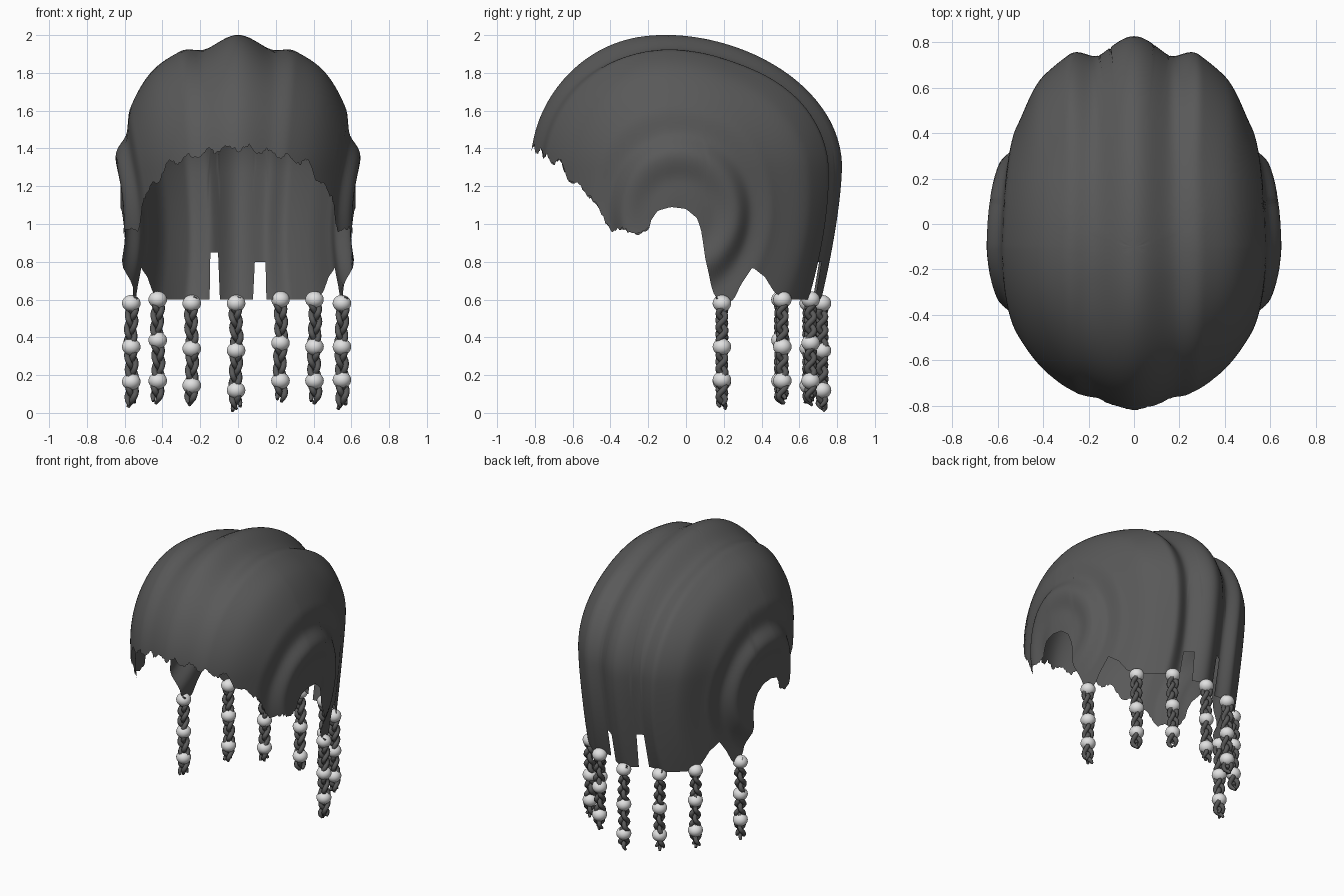
import bpy, bmesh, math, random
from mathutils import Vector

if "Cube" in bpy.data.objects:
    bpy.data.objects.remove(bpy.data.objects["Cube"])

random.seed(4)


def material(name, value):
    m = bpy.data.materials.new(name)
    m.diffuse_color = (value, value, value, 1)
    m.use_nodes = True
    m.node_tree.nodes["Principled BSDF"].inputs["Base Color"].default_value = m.diffuse_color
    return m


HAIR = material("charcoal hair", 0.10)
BEAD = material("pale bead", 0.75)


def lerp_table(table, v, smooth=False):
    if v <= table[0][0]:
        return table[0][1]
    for (a, za), (b, zb) in zip(table, table[1:]):
        if v <= b:
            t = (v - a) / (b - a)
            if smooth:
                t = t * t * (3 - 2 * t)
            return za + (zb - za) * t
    return table[-1][1]


# ---- hair cap: domed upper half, nearly upright lower half ----
MID, RISE = 1.3, 0.68


def base_point(theta, a):
    """Point of the smooth cap at azimuth theta and distance a from the crown."""
    if a < math.pi / 2:
        z, s, low = MID + RISE * math.cos(a), math.sin(a), 0.0
    else:
        low = (a - math.pi / 2) * RISE
        z, s = MID - low, 1.0
    taper = (low / 0.7) ** 1.5
    rx = 0.625 * s ** 0.88 - 0.03 * taper
    sn = math.sin(theta)
    if sn > 0:
        ry = 0.905 * s ** 1.08 - 0.11 * taper
    else:
        ry = 0.715 * s ** 0.92 - 0.04 * taper
        rx *= 1 + 0.07 * sn * s          # narrower towards the brow
    return Vector((rx * math.cos(theta), -0.1 + ry * sn, z))


# height of the strand ridges from the centre line out to the ear
RIDGES = [(0, 0.021), (0.26, -0.036), (0.42, 0.004), (0.65, 0.015),
          (0.90, 0.008), (1.05, -0.016), (1.20, 0.026), (1.36, -0.002),
          (1.48, 0.004), (1.57, 0)]


def ridged(p):
    """Raise strands that sweep from the brow over the crown to the nape."""
    rho = math.hypot(p.y + 0.03, p.z - 1.05)
    lat = math.atan2(abs(p.x), rho * 0.78)
    wave = lerp_table(RIDGES, lat, True)
    wave *= min(1.0, rho / 0.25)
    wave *= lerp_table([(-0.75, 0.4), (-0.25, 1.0)], p.y, True)
    # fuller locks beside the centre at the back
    back = lerp_table([(0.2, 0), (0.65, 1)], p.y, True)
    wave += 0.03 * back * lerp_table([(0.22, 0), (0.4, 1), (0.6, 0.8),
                                      (0.9, 0)], lat, True)
    out = (p - Vector((0, 0, min(p.z, 1.15)))).normalized()
    return p + out * wave


# lower edge of the cap: height for each depth y
HEM = [(-0.82, 1.41), (-0.72, 1.34), (-0.66, 1.32), (-0.60, 1.22),
       (-0.50, 1.15), (-0.43, 0.99), (-0.35, 0.965), (-0.20, 0.955),
       (-0.185, 1.02), (-0.15, 1.07), (-0.08, 1.09), (0.0, 1.08),
       (0.06, 1.03), (0.085, 0.95), (0.10, 0.80), (0.15, 0.63),
       (0.19, 0.57), (0.25, 0.60), (0.29, 0.68), (0.35, 0.77),
       (0.41, 0.72), (0.45, 0.64), (0.50, 0.60)]


def hem_height(p):
    if p.y > 0.5:
        if -0.15 < p.x < -0.10:      # slits between the back locks
            return 0.85
        if 0.09 < p.x < 0.15:
            return 0.80
        return 0.60
    return lerp_table(HEM, p.y)


def to_a(z):
    if z > MID:
        return math.acos(min(1.0, (z - MID) / RISE))
    return math.pi / 2 + (MID - z) / RISE


COLS, ROWS = 420, 56
bm = bmesh.new()
crown = bm.verts.new(ridged(base_point(0, 0)))
columns = []
for i in range(COLS):
    th = 2 * math.pi * i / COLS
    z = 1.0
    for _ in range(4):
        z = hem_height(base_point(th, to_a(z)))
    p = base_point(th, to_a(z))
    if p.y < -0.2:                   # ragged hairline at the front
        z += random.uniform(-0.01, 0.01) + 0.015 * math.sin(th * 33)
    end = to_a(z)
    columns.append([bm.verts.new(ridged(base_point(th, end * j / ROWS)))
                    for j in range(1, ROWS + 1)])
for i in range(COLS):
    c, d = columns[i], columns[(i + 1) % COLS]
    bm.faces.new((crown, c[0], d[0]))
    for j in range(ROWS - 1):
        bm.faces.new((c[j], c[j + 1], d[j + 1], d[j]))
for f in bm.faces:
    f.smooth = True
me = bpy.data.meshes.new("hair_cap")
bm.to_mesh(me)
bm.free()
me.materials.append(HAIR)
bpy.context.collection.objects.link(bpy.data.objects.new("hair_cap", me))


# ---- braids: three plaited strands each, with three beads ----
def braid(index, x, y, bottom, beads):
    top = 0.61
    cu = bpy.data.curves.new("braid", 'CURVE')
    cu.dimensions = '3D'
    cu.bevel_depth = 0.0165
    cu.bevel_resolution = 1
    cu.use_fill_caps = True
    steps = 64
    for k in range(3):
        sp = cu.splines.new('POLY')
        sp.points.add(steps)
        for n, pt in enumerate(sp.points):
            f = n / steps
            z = top + (bottom + 0.012 * k - top) * f
            t = 2 * math.pi * ((top - z) / 0.22 + k / 3)
            pt.co = (x + 0.021 * math.sin(t) + 0.004 * math.sin(9 * f + index),
                     y + 0.019 * math.sin(2 * t), z, 1)
            pt.radius = 1.0 if f < 0.94 else 1.0 - 8 * (f - 0.94)
    ob = bpy.data.objects.new(f"braid_{index}", cu)
    bpy.context.collection.objects.link(ob)
    cu.materials.append(HAIR)
    bpy.ops.object.select_all(action='DESELECT')
    ob.select_set(True)
    bpy.context.view_layer.objects.active = ob
    bpy.ops.object.convert(target='MESH')
    bpy.ops.object.shade_smooth()
    for n, z in enumerate(beads):
        bpy.ops.mesh.primitive_uv_sphere_add(segments=24, ring_count=14,
                                             radius=0.049, location=(x, y, z))
        b = bpy.context.object
        b.name = f"bead_{index}_{n + 1}"
        b.scale.z = 0.9
        b.data.materials.append(BEAD)
        bpy.ops.object.shade_smooth()


BRAIDS = [(-0.565, 0.19, 0.03, (0.58, 0.35, 0.165)),
          (-0.425, 0.50, 0.05, (0.60, 0.385, 0.17)),
          (-0.245, 0.65, 0.04, (0.58, 0.34, 0.145)),
          (-0.01, 0.72, 0.01, (0.58, 0.33, 0.12)),
          (0.225, 0.66, 0.06, (0.60, 0.37, 0.17)),
          (0.405, 0.51, 0.05, (0.60, 0.35, 0.17)),
          (0.55, 0.19, 0.02, (0.58, 0.35, 0.175))]
for i, spec in enumerate(BRAIDS, 1):
    braid(i, *spec)
